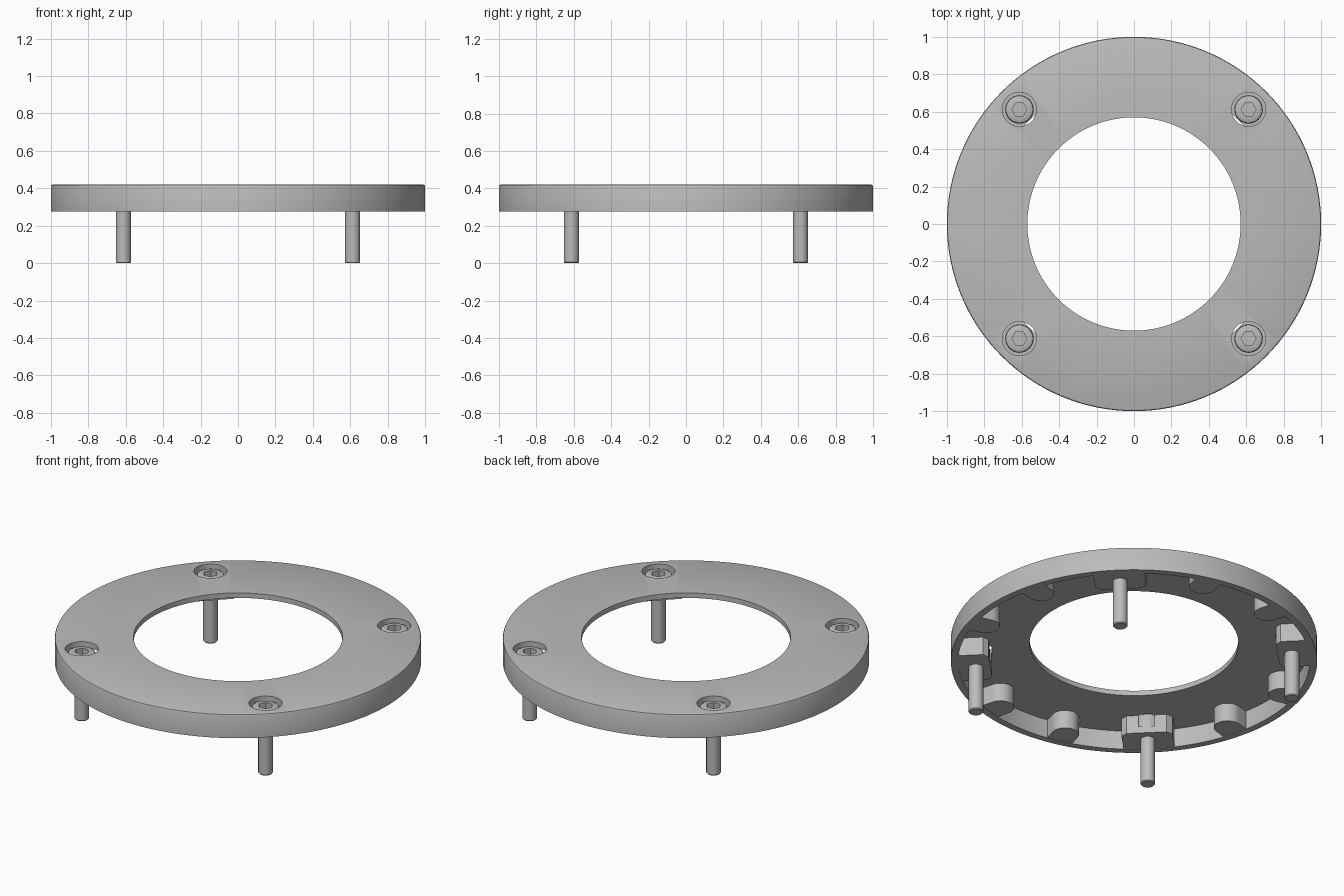
import bpy, bmesh, math
from mathutils import Matrix

old = bpy.data.objects.get("Cube")
if old:
    bpy.data.objects.remove(old, do_unlink=True)

# One plain grey for every part
grey = bpy.data.materials.new("plain_grey")
grey.use_nodes = True
grey.diffuse_color = (0.5, 0.5, 0.5, 1)
grey.node_tree.nodes["Principled BSDF"].inputs["Base Color"].default_value = (0.5, 0.5, 0.5, 1)

BOTTOM, TOP, CEILING = 0.277, 0.42, 0.39
BOLT_R, SEAT = 0.866, 0.32


def make(name, bm):
    bmesh.ops.recalc_face_normals(bm, faces=bm.faces)
    mesh = bpy.data.meshes.new(name)
    bm.to_mesh(mesh)
    bm.free()
    obj = bpy.data.objects.new(name, mesh)
    bpy.context.collection.objects.link(obj)
    mesh.materials.append(grey)
    return obj


def lathe(name, profile, steps, closed=False):
    """Spin an (r, z) profile about z; closed joins its ends into a ring section."""
    bm = bmesh.new()
    verts = [bm.verts.new((r, 0, z)) for r, z in profile]
    pairs = list(zip(verts, verts[1:])) + ([(verts[-1], verts[0])] if closed else [])
    edges = [bm.edges.new(p) for p in pairs]
    bmesh.ops.spin(bm, geom=verts + edges, cent=(0, 0, 0), axis=(0, 0, 1),
                   angle=math.tau, steps=steps)
    bmesh.ops.remove_doubles(bm, verts=bm.verts, dist=1e-5)
    return make(name, bm)


def prism(name, outline, z0, z1, angle=0, radius=0):
    """Extrude an outline upward, then place it on the ring at an angle."""
    bm = bmesh.new()
    face = bm.faces.new([bm.verts.new((x, y, z0)) for x, y in outline])
    up = bmesh.ops.extrude_face_region(bm, geom=[face])["geom"]
    bmesh.ops.translate(bm, vec=(0, 0, z1 - z0),
                        verts=[v for v in up if isinstance(v, bmesh.types.BMVert)])
    place = Matrix.Rotation(angle, 4, 'Z') @ Matrix.Translation((radius, 0, 0))
    bmesh.ops.transform(bm, matrix=place, verts=bm.verts)
    return make(name, bm)


def arc(r, n, start=0.0, sweep=math.tau):
    full = abs(sweep - math.tau) < 1e-6
    return [(r * math.cos(start + sweep * i / (n if full else n - 1)),
             r * math.sin(start + sweep * i / (n if full else n - 1))) for i in range(n)]


def activate(obj):
    bpy.ops.object.select_all(action='DESELECT')
    obj.select_set(True)
    bpy.context.view_layer.objects.active = obj


def boolean(target, tool, operation):
    mod = target.modifiers.new(operation, 'BOOLEAN')
    mod.object, mod.operation, mod.solver = tool, operation, 'EXACT'
    activate(target)
    bpy.ops.object.modifier_apply(modifier=mod.name)
    bpy.data.objects.remove(tool, do_unlink=True)


def smooth(obj):
    activate(obj)
    bpy.ops.object.shade_smooth_by_angle(angle=math.radians(30))


# Cover ring: thin top plate with a downward rim
ring = lathe("cover_ring", [
    (0.57, CEILING), (0.96, CEILING), (0.96, BOTTOM), (1, BOTTOM),
    (1, TOP - 0.01), (0.997, TOP - 0.003), (0.99, TOP), (0.57, TOP)], 128, closed=True)

bolt_angles = [math.radians(45 + 90 * i) for i in range(4)]

# Screw bosses with softened inner corners, and round-nosed ribs between them
boss = [(0.1, -0.14), (0.1, 0.14), (-0.05, 0.14), (-0.079, 0.11),
        (-0.079, -0.11), (-0.05, -0.14)]
rib = [(0.08, -0.075)] + [(0.08, 0.075)] + arc(0.075, 17, math.pi / 2, math.pi)
for a in bolt_angles:
    boolean(ring, prism("boss", boss, BOTTOM + 0.003, 0.4, a, BOLT_R), 'UNION')
    for step in (30, 60):
        boolean(ring, prism("rib", rib, BOTTOM + 0.003, 0.4,
                            a + math.radians(step), 0.89), 'UNION')

# Counterbores that break through the inner face of each boss
for a in bolt_angles:
    boolean(ring, prism("counterbore", arc(0.091, 40), SEAT, 0.6, a, BOLT_R), 'DIFFERENCE')
smooth(ring)

# Socket head screws
for i, a in enumerate(bolt_angles):
    screw = lathe(f"screw_{i + 1}", [
        (0, 0), (0.036, 0), (0.04, 0.005), (0.04, SEAT), (0.076, SEAT),
        (0.076, 0.392), (0.072, 0.4), (0.062, 0.405), (0, 0.405)], 32)
    boolean(screw, prism("hex_socket", arc(0.04, 6), 0.365, 0.5), 'DIFFERENCE')
    screw.location = (BOLT_R * math.cos(a), BOLT_R * math.sin(a), 0)
    smooth(screw)
